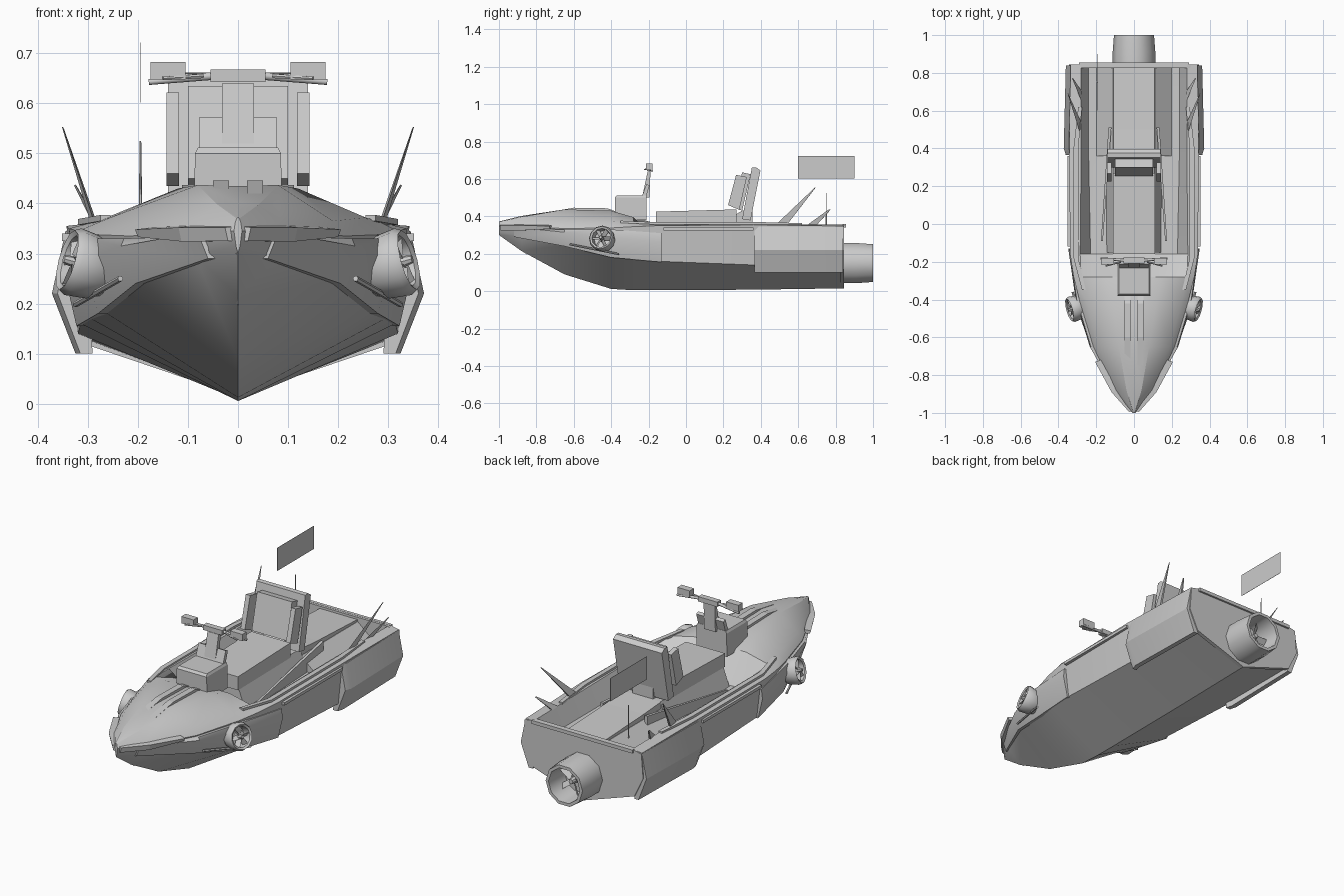
import bpy, bmesh, math
from mathutils import Vector, Matrix

if "Cube" in bpy.data.objects:
    bpy.data.objects.remove(bpy.data.objects["Cube"])


def finish(name, bm, smooth=None):
    bmesh.ops.recalc_face_normals(bm, faces=bm.faces)
    me = bpy.data.meshes.new(name)
    bm.to_mesh(me)
    bm.free()
    ob = bpy.data.objects.new(name, me)
    bpy.context.collection.objects.link(ob)
    if smooth:
        bpy.ops.object.select_all(action='DESELECT')
        ob.select_set(True)
        bpy.context.view_layer.objects.active = ob
        bpy.ops.object.shade_smooth_by_angle(angle=math.radians(smooth))
    return ob


def loft(name, rings, smooth=None, sides=(1,)):
    """Skin closed rings of points, cap both ends, once per side."""
    bm = bmesh.new()
    for s in sides:
        vs = [[bm.verts.new((s * p[0], p[1], p[2])) for p in r] for r in rings]
        n = len(rings[0])
        for a, b in zip(vs, vs[1:]):
            for i in range(n):
                j = (i + 1) % n
                bm.faces.new((a[i], a[j], b[j], b[i]))
        bm.faces.new(vs[0])
        bm.faces.new(vs[-1])
    return finish(name, bm, smooth)


def prism(name, yz, x0, x1, sides=(1,)):
    """Side profile extruded across x."""
    return loft(name, [[(x, y, z) for y, z in yz] for x in (x0, x1)], sides=sides)


def box(name, x0, x1, y0, y1, z0, z1, sides=(1,)):
    return prism(name, [(y0, z0), (y1, z0), (y1, z1), (y0, z1)], x0, x1, sides)


def rod(name, a, b, r0, r1, seg=6, sides=(1,)):
    a, b = Vector(a), Vector(b)
    q = (b - a).to_track_quat('Z', 'Y')
    rings = []
    for c, r in ((a, r0), (b, r1)):
        rings.append([c + q @ Vector((r * math.cos(2 * math.pi * k / seg),
                                      r * math.sin(2 * math.pi * k / seg), 0)) for k in range(seg)])
    return loft(name, rings, 50, sides)


def turbine(name, centre, axis, profile, seg, blades, blade_r, depth):
    """Turned open shell with a hub and twisted blades inside."""
    bm = bmesh.new()
    m = Matrix.Translation(centre) @ Vector(axis).to_track_quat('Z', 'Y').to_matrix().to_4x4()
    rings = [[bm.verts.new(m @ Vector((r * math.cos(2 * math.pi * k / seg),
                                       r * math.sin(2 * math.pi * k / seg), h)))
              for k in range(seg)] for r, h in profile]
    for a, b in zip(rings, rings[1:]):
        for k in range(seg):
            bm.faces.new((a[k], a[(k + 1) % seg], b[(k + 1) % seg], b[k]))
    bm.faces.new(rings[0])
    bm.faces.new(rings[-1])
    bmesh.ops.create_cone(bm, cap_ends=True, segments=8, radius1=blade_r * .3, radius2=blade_r * .15,
                          depth=.05, matrix=m @ Matrix.Translation((0, 0, depth)))
    for k in range(blades):
        rot = m @ Matrix.Rotation(2 * math.pi * k / blades, 4, 'Z')
        w = blade_r * .16
        bm.faces.new([bm.verts.new(rot @ Vector(p)) for p in (
            (.2 * blade_r, -w, depth - .01), (.2 * blade_r, w, depth + .01),
            (blade_r, w, depth + .01), (blade_r, -w, depth - .01))])
    return finish(name, bm, 40)


BOTH = (1, -1)

# Hull: y, keel z, chine x z, gunwale x z, rim x z, deck/floor edge x z, centre z
stations = [
    (-1.0, .30, .004, .315, .008, .345, .006, .36, .003, .37, .372),
    (-.88, .215, .085, .295, .105, .345, .085, .365, .04, .397, .402),
    (-.65, .09, .195, .245, .215, .335, .19, .365, .08, .437, .435),
    (-.40, .012, .27, .185, .29, .338, .255, .372, .12, .43, .428),
    (-.28, .005, .295, .17, .32, .345, .28, .365, .15, .395, .395),
    (-.16, .005, .315, .16, .338, .35, .285, .362, .23, .27, .26),
    (.36, .008, .32, .14, .343, .355, .28, .36, .24, .26, .26),
    (.84, .015, .295, .125, .335, .348, .28, .355, .24, .26, .26)]
rings = []
for y, kz, cx, cz, gx, gz, rx, rz, fx, fz, dz in stations:
    half = [(cx, cz), (gx, gz), (rx, rz), (fx, fz)]
    rings.append([(0, y, kz)] + [(x, y, z) for x, z in half] + [(0, y, dz)]
                 + [(-x, y, z) for x, z in reversed(half)])
loft("hull", rings, 30)

# Transom plate and its top lip
tr = [(0, .015), (.295, .115), (.345, .22), (.335, .345), (.28, .357)]
tr = tr + [(-x, z) for x, z in reversed(tr[1:])]
loft("transom", [[(x, y, z) for x, z in tr] for y in (.825, .845)])
box("transom_lip", -.29, .29, .838, .855, .34, .358)

# Rear side sponsons
sec = [(.30, .10), (.325, .10), (.372, .22), (.345, .345), (.31, .352)]
front = [(x * .97, .365, z) for x, z in sec]
loft("sponson", [front, [(x, .40, z) for x, z in sec], [(x * .97, .84, z) for x, z in sec]], 20, BOTH)

# Side fairing around the intake
fair = [(-.92, .06, .29, .075, .335), (-.65, .205, .24, .228, .33), (-.40, .28, .18, .303, .33),
        (-.13, .323, .155, .342, .31)]
loft("side_fairing", [[(a, y, b), (c + .006, y, (b + d) / 2 + .03), (c, y, d), (a - .03, y, d), (a - .03, y, b)]
                      for y, a, b, c, d in fair], 40, BOTH)

# Headlight strips and bow trim
lamp = [(-.985, .02, .325, .352), (-.88, .113, .324, .352), (-.72, .20, .333, .348)]
loft("headlight", [[(x, y - .008, a), (x + .006, y - .01, b), (x - .025, y, b + .004), (x - .025, y, a)]
                   for y, x, a, b in lamp], None, BOTH)
loft("bow_nose", [[(0, -.995, .355), (.02, -.97, .32), (0, -.985, .295), (-.02, -.97, .32)],
                  [(0, -.82, .36), (.05, -.84, .30), (0, -.85, .195), (-.05, -.84, .30)]], 40)
prism("deck_ridge", [(-.75, .42), (-.60, .446), (-.42, .443), (-.36, .42)], .018, .05, BOTH)

# Rub rails, gunwale rails and lower strakes
loft("gunwale_rail", [[(x, y, z), (x + w, y, z), (x + w, y, z + .012), (x, y, z + .012)]
                      for x, y, z, w in ((.255, -.35, .365, .02), (.295, -.18, .357, .025),
                                         (.295, .40, .357, .025), (.275, .62, .352, .02))], None, BOTH)
box("rub_rail", .335, .352, -.12, .36, .325, .34, BOTH)
rod("strake", (.235, -.62, .25), (.325, -.36, .198), .006, .006, 6, BOTH)

# Side intakes
for s, side in ((1, "right"), (-1, "left")):
    turbine("intake_" + side, (s * .288, -.44, .272), (s, -.28, .28),
            [(.05, -.03), (.064, .0), (.069, .045), (.062, .058), (.052, .052), (.048, .012)], 12, 6, .054, .04)

# Jet nozzle
turbine("jet_nozzle", (0, .83, .15), (0, 1, 0),
        [(.113, 0), (.113, .08), (.106, .17), (.09, .17), (.08, .05)], 10, 5, .08, .09)

# Front seat and rear engine cover
loft("seat_base", [[(s * w, y, z) for s, y in ((-1, -.15), (1, -.15), (1, .36), (-1, .36))]
                   for w, z in ((.15, .25), (.105, .37))])
prism("seat", [(-.16, .355), (.27, .36), (.27, .437), (-.16, .425)], -.112, .112)
prism("engine_cover", [(.36, .25), (.36, .37), (.50, .36), (.83, .345), (.83, .25)], -.108, .108)
loft("engine_cover_skirt", [[(s * w, y, z) for s, y in ((-1, .36), (1, .36), (1, .83), (-1, .83))]
                            for w, z in ((.21, .25), (.11, .335))])
prism("seat_mount", [(.25, .40), (.30, .43), (.355, .43), (.355, .36), (.25, .36)], -.06, .06)

# Foot rails beside the seat
loft("foot_rail", [[(.165, -.09, .26), (.175, -.09, .26), (.175, -.09, .28), (.165, -.09, .28)],
                   [(.12, .51, .26), (.135, .51, .26), (.135, .51, .36), (.12, .51, .36)]], None, BOTH)

# Backrest: plate, cushion and side bolsters
prism("backrest_plate", [(.30, .385), (.345, .378), (.398, .645), (.375, .662), (.352, .66)], -.14, .14)
prism("backrest_cushion", [(.255, .45), (.30, .43), (.345, .625), (.30, .635)], -.10, .10)
prism("backrest_bolster", [(.225, .46), (.285, .435), (.325, .61), (.268, .622)], .118, .143, BOTH)

# Steering console with display
loft("console", [[(s * w, y, z) for s, y in ((-1, y0), (1, y0), (1, -.21), (-1, -.21))]
                 for w, y0, z in ((.088, -.38, .38), (.086, -.38, .50), (.08, -.37, .512))])
prism("display", [(-.235, .508), (-.215, .50), (-.195, .565), (-.212, .572)], -.078, .078)
prism("steering_column", [(-.235, .50), (-.195, .50), (-.19, .64), (-.205, .64)], -.032, .032)

# Handlebar with grips and end plates
box("handlebar_clamp", -.055, .055, -.208, -.178, .643, .668)
rod("handlebar", (.04, -.193, .656), (.178, -.182, .643), .008, .006, 8, BOTH)
box("handlebar_end", .105, .175, -.215, -.18, .648, .683, BOTH)
rod("brake_lever", (.07, -.2, .655), (.15, -.222, .65), .005, .004, 6, BOTH)

# Stern spikes and antennas
loft("tall_spike", [[(.285, .48, .355), (.293, .54, .355), (.28, .54, .355)],
                    [(.35, .688, .553), (.352, .692, .553), (.349, .692, .552)]], None, BOTH)
loft("short_spike", [[(.278, .65, .355), (.288, .70, .355), (.276, .70, .355)],
                     [(.325, .765, .438), (.328, .772, .436), (.322, .772, .434)]], None, BOTH)

# Flag pole and flag
rod("flag_pole", (-.195, .75, .355), (-.195, .75, .525), .004, .0015)
box("flag", -.1955, -.1945, .60, .90, .602, .722)
